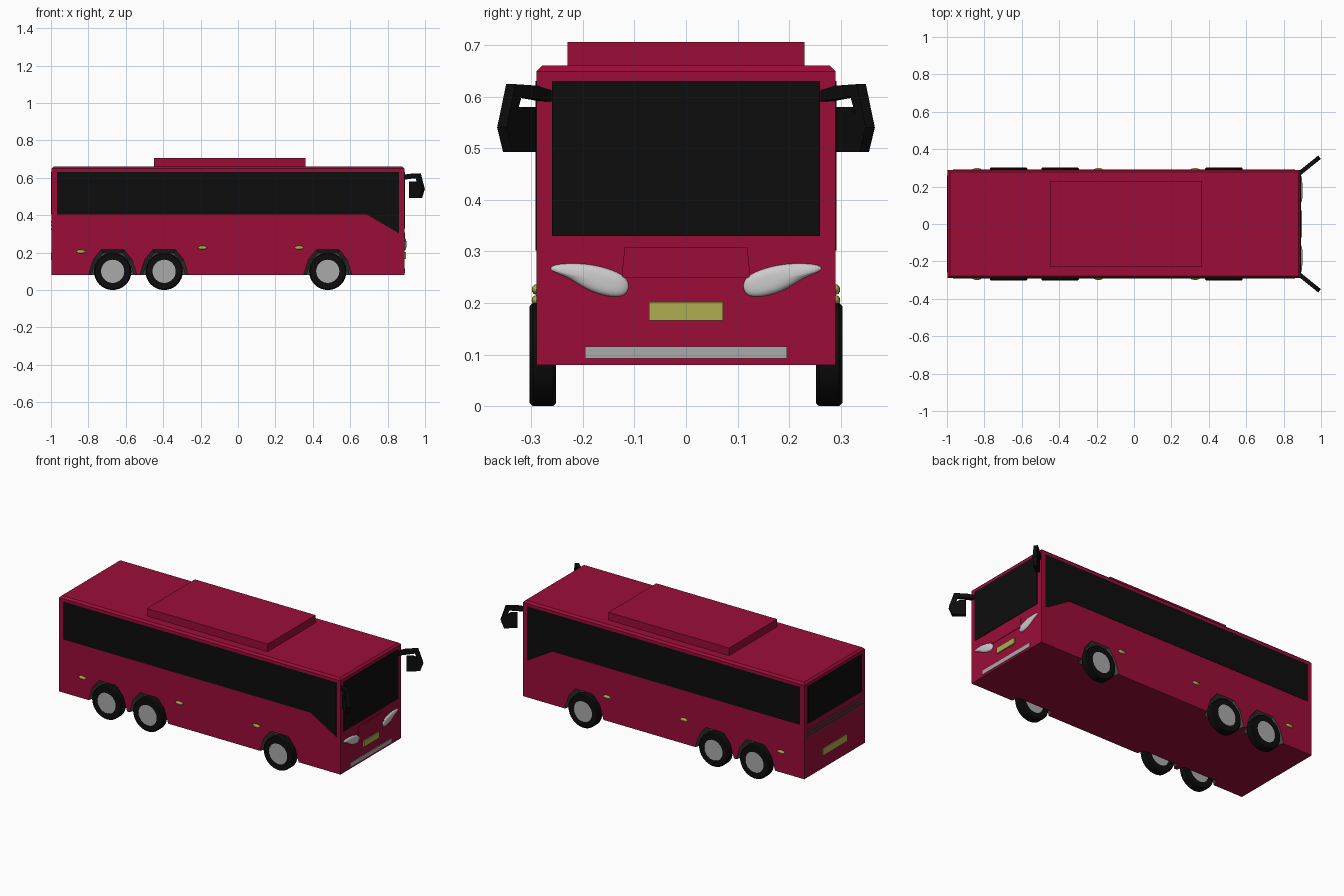
import bpy, bmesh
from math import sin, cos, tau, radians
from mathutils import Vector

if "Cube" in bpy.data.objects:
    bpy.data.objects.remove(bpy.data.objects["Cube"])


def paint(name, rgb):
    m = bpy.data.materials.new(name)
    m.diffuse_color = (*rgb, 1)
    m.use_nodes = True
    m.node_tree.nodes["Principled BSDF"].inputs["Base Color"].default_value = m.diffuse_color
    return m


RED = paint("red_paint", (0.33, 0.004, 0.04))
BLACK = paint("black", (0.004, 0.004, 0.004))
DARK = paint("dark_grey", (0.06, 0.06, 0.06))
GREY = paint("light_grey", (0.4, 0.4, 0.4))
YELLOW = paint("yellow", (0.42, 0.42, 0.08))
WHITE = paint("lamp_white", (0.8, 0.8, 0.8))


def finish(name, bm, mat, smooth=False):
    bmesh.ops.recalc_face_normals(bm, faces=bm.faces)
    me = bpy.data.meshes.new(name)
    bm.to_mesh(me)
    bm.free()
    me.materials.append(mat)
    ob = bpy.data.objects.new(name, me)
    bpy.context.collection.objects.link(ob)
    if smooth:
        bpy.ops.object.select_all(action='DESELECT')
        ob.select_set(True)
        bpy.context.view_layer.objects.active = ob
        bpy.ops.object.shade_smooth_by_angle(angle=radians(35))
    return ob


def loft(name, rings, mat, smooth=False, closed=False):
    """Skin equal rings of points, capping both ends unless closed."""
    bm = bmesh.new()
    vs = [[bm.verts.new(p) for p in r] for r in rings]
    n = len(vs[0])
    pairs = list(zip(vs, vs[1:])) + ([(vs[-1], vs[0])] if closed else [])
    for a, b in pairs:
        for i in range(n):
            j = (i + 1) % n
            bm.faces.new((a[i], a[j], b[j], b[i]))
    if not closed:
        bm.faces.new(vs[0])
        bm.faces.new(vs[-1])
    return finish(name, bm, mat, smooth)


def side_prism(name, pts, y0, y1, mat):
    return loft(name, [[(x, y, z) for x, z in pts] for y in (y0, y1)], mat)


def end_prism(name, pts, x0, x1, mat):
    return loft(name, [[(x, y, z) for y, z in pts] for x in (x0, x1)], mat)


def rect(w, z0, z1):
    return [(-w, z0), (w, z0), (w, z1), (-w, z1)]


def box(name, x0, x1, w, z0, z1, mat, bevel=0):
    ob = end_prism(name, rect(w, z0, z1), x0, x1, mat)
    if bevel:
        bm = bmesh.new()
        bm.from_mesh(ob.data)
        top = [e for e in bm.edges if all(v.co.z > z1 - 1e-4 for v in e.verts)]
        bmesh.ops.bevel(bm, geom=top, offset=bevel, segments=1, affect='EDGES')
        bm.to_mesh(ob.data)
        bm.free()
    return ob


REAR, FRONT, W = -0.996, 0.89, 0.29
AXLES = (-0.67, -0.395, 0.48)

# Body shell and roof unit
body = box("body", REAR, FRONT, W, 0.08, 0.66, RED, bevel=0.011)
body.data.materials.append(DARK)
box("roof_unit", -0.45, 0.36, 0.23, 0.655, 0.706, RED)

# Wheel arches, tapering inward
arch = [(-0.133, 0.03), (-0.13, 0.085), (-0.105, 0.165), (-0.06, 0.22),
        (0.06, 0.22), (0.105, 0.165), (0.13, 0.085), (0.133, 0.03)]
for s in (-1, 1):
    for k, ax in enumerate(AXLES):
        rings = [[(ax + x * f, s * y, 0.03 + (z - 0.03) * f) for x, z in arch]
                 for y, f in ((0.245, 0.88), (0.295, 1.0))]
        cut = loft("arch_cutter", rings, RED)
        cut.data.materials.append(DARK)
        for p in cut.data.polygons:
            p.material_index = 1
        cut.hide_render = True
        cut.hide_set(True)
        mod = body.modifiers.new("wheel_arch", 'BOOLEAN')
        mod.operation = 'DIFFERENCE'
        mod.solver = 'EXACT'
        mod.object = cut

# Wheels: tyre turned from a profile, plus hub disc
N = 32


def circle(ax, y, r):
    return [(ax + r * cos(tau * i / N), y, 0.1 + r * sin(tau * i / N)) for i in range(N)]


for s in (-1, 1):
    for ax in AXLES:
        tyre = ((0.252, 0.062), (0.252, 0.094), (0.258, 0.1), (0.297, 0.1),
                (0.303, 0.094), (0.303, 0.062))
        loft("tyre", [circle(ax, s * y, r) for y, r in tyre], BLACK, True, True)
        loft("wheel_hub", [circle(ax, s * y, 0.0622) for y in (0.254, 0.301)], GREY, True)

# Side windows and marker lamps
glass = [(-0.967, 0.403), (0.69, 0.403), (0.862, 0.302), (0.862, 0.63), (-0.967, 0.63)]
for s in (-1, 1):
    side_prism("side_window", glass, s * 0.28, s * 0.292, BLACK)
    for x, z in ((-0.84, 0.205), (-0.19, 0.226), (0.327, 0.226)):
        bm = bmesh.new()
        bmesh.ops.create_uvsphere(bm, u_segments=16, v_segments=10, radius=1)
        for v in bm.verts:
            v.co = Vector((x + 0.024 * v.co.x, s * W + 0.009 * v.co.y, z + 0.01 * v.co.z))
        finish("marker_lamp", bm, YELLOW, True)

# Front end
box("windscreen", 0.88, 0.893, 0.26, 0.33, 0.63, BLACK)
end_prism("nose_panel", [(-0.125, 0.248), (0.125, 0.248), (0.119, 0.307), (-0.119, 0.307)],
          0.88, 0.893, RED)
box("front_plate", 0.88, 0.897, 0.072, 0.166, 0.202, YELLOW)
box("bumper_grille", 0.88, 0.893, 0.196, 0.092, 0.116, GREY)

# Headlamps: domed teardrops
lamp = [(0.266, 0.276), (0.2, 0.279), (0.15, 0.268), (0.114, 0.252), (0.107, 0.23),
        (0.117, 0.211), (0.15, 0.21), (0.195, 0.225), (0.228, 0.25), (0.268, 0.262)]
for s in (-1, 1):
    rings = [[(x, s * (0.17 + (y - 0.17) * f), 0.245 + (z - 0.245) * f) for y, z in lamp]
             for x, f in ((0.88, 1), (0.892, 1), (0.898, 0.8), (0.901, 0.4))]
    ob = loft("headlamp", rings, WHITE, True)
    ob.modifiers.new("round", 'SUBSURF').levels = 2
    ob.modifiers["round"].render_levels = 2

# Mirrors: flat shapes set on a diagonal
arm = [(0, 0.59), (0, 0.612), (0.3, 0.621), (0.8, 0.624), (1, 0.54), (0.86, 0.54), (0.66, 0.6)]
head = [(0.34, 0.493), (0.34, 0.58), (0.6, 0.58), (0.8, 0.565), (1, 0.54), (0.87, 0.493)]
for s in (-1, 1):
    for name, pts in (("mirror_arm", arm), ("mirror_head", head)):
        loft(name, [[(0.884 + 0.108 * t + o * 0.007, s * (0.27 + 0.087 * t - o * 0.009), z)
                     for t, z in pts] for o in (-1, 1)], BLACK)

# Rear end
box("rear_window", -0.999, -0.98, 0.26, 0.403, 0.63, BLACK)
box("rear_plate", -1.0, -0.98, 0.115, 0.16, 0.2, YELLOW)
for z in (0.325, 0.345, 0.365):
    box("vent_slat", -1.0, -0.98, 0.26, z - 0.004, z + 0.004, DARK)
